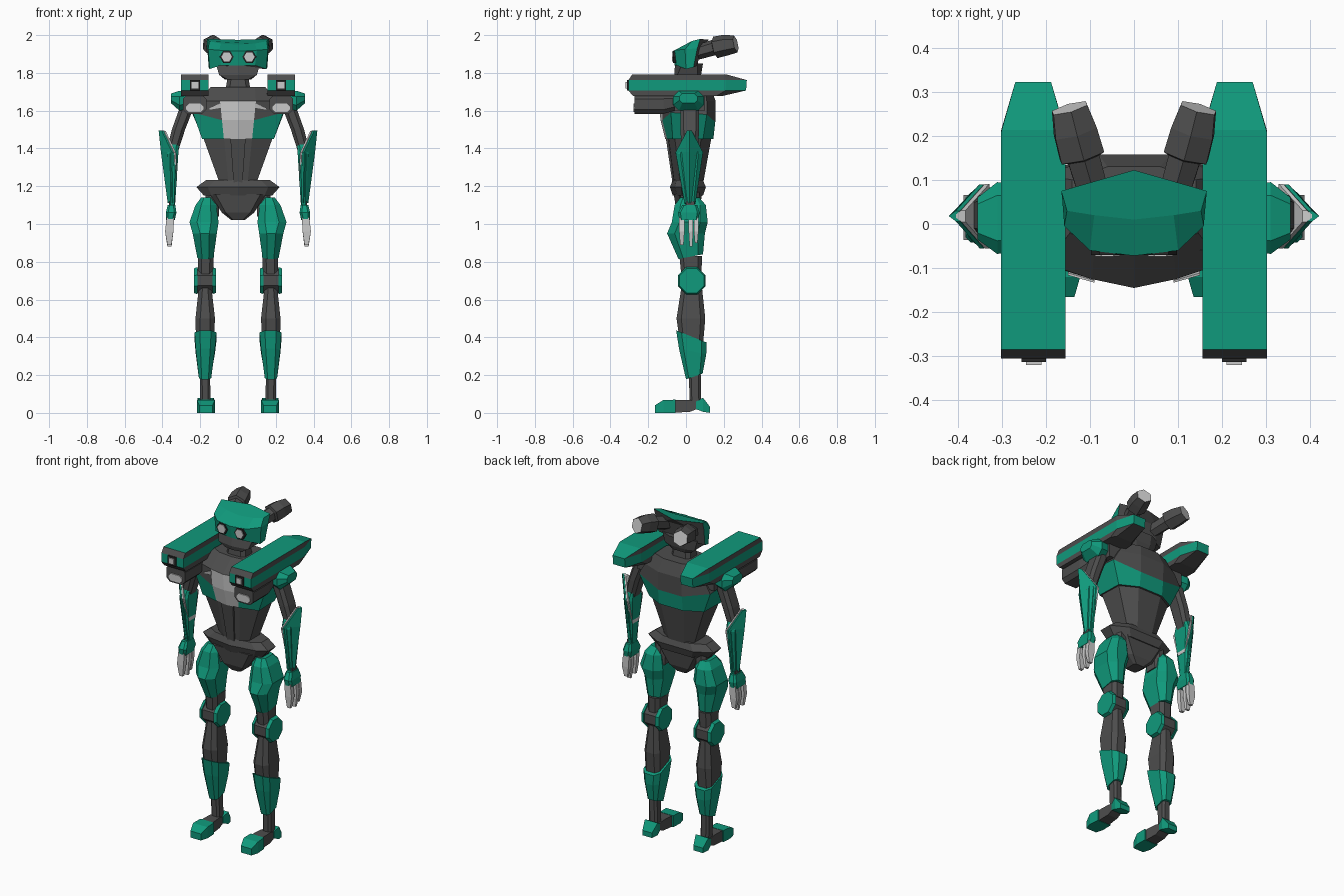
import bpy, bmesh, math
from mathutils import Vector


def material(name, rgb):
    m = bpy.data.materials.new(name)
    m.diffuse_color = (*rgb, 1)
    return m


MATS = [material("green_armour", (0.005, 0.32, 0.20)),
        material("dark_grey_frame", (0.075, 0.075, 0.075)),
        material("light_grey_detail", (0.60, 0.60, 0.60)),
        material("black_rim", (0.02, 0.02, 0.02))]
GREEN, DARK, LIGHT, BLACK = range(4)


def loft(name, rings, color, rule=None, mirror=False):
    """Skin rings of equal point count, cap both ends, colour by rule(centre, normal)."""
    bm = bmesh.new()
    vs = [[bm.verts.new(p) for p in r] for r in rings]
    n = len(vs[0])
    for a, b in zip(vs, vs[1:]):
        for i in range(n):
            j = (i + 1) % n
            bm.faces.new((a[i], a[j], b[j], b[i]))
    bm.faces.new(vs[0])
    bm.faces.new(vs[-1])
    bmesh.ops.recalc_face_normals(bm, faces=bm.faces)
    for f in bm.faces:
        f.material_index = color
        if rule:
            f.material_index = rule(f.calc_center_median(), f.normal)
    me = bpy.data.meshes.new(name)
    bm.to_mesh(me)
    bm.free()
    ob = bpy.data.objects.new(name, me)
    bpy.context.collection.objects.link(ob)
    for m in MATS:
        me.materials.append(m)
    if mirror:
        ob.modifiers.new("Mirror", "MIRROR").use_mirror_merge = False
    return ob


def ring(t, a0, a1, b0, b1, c=0.0, axis="z", slope=0.0):
    """Chamfered rectangle across an axis; slope tilts it along the second direction."""
    if c:
        pts = [(a0 + c, b0), (a1 - c, b0), (a1, b0 + c), (a1, b1 - c),
               (a1 - c, b1), (a0 + c, b1), (a0, b1 - c), (a0, b0 + c)]
    else:
        pts = [(a0, b0), (a1, b0), (a1, b1), (a0, b1)]
    out = []
    for a, b in pts:
        h = t + slope * (b - b0) / (b1 - b0)
        out.append({"z": (a, b, h), "x": (h, a, b), "y": (a, h, b)}[axis])
    return out


def half(z, pts):
    """Symmetric outline from a half profile; points are (x, y) or (x, y, z)."""
    r = [(p[0], p[1], p[2] if len(p) > 2 else z) for p in pts]
    return r + [(-x, y, h) for x, y, h in reversed(r) if x > 0]


def tube(name, pts, radii, color, n=6, rule=None, mirror=True, turn=0.0):
    q = (Vector(pts[-1]) - Vector(pts[0])).to_track_quat("Z", "Y")
    rings = [[Vector(p) + q @ Vector((r * math.cos(turn + 2 * math.pi * i / n),
                                      r * math.sin(turn + 2 * math.pi * i / n), 0))
              for i in range(n)] for p, r in zip(pts, radii)]
    return loft(name, rings, color, rule, mirror)


def box(name, x0, x1, y0, y1, z0, z1, color, mirror=True):
    return loft(name, [ring(z0, x0, x1, y0, y1), ring(z1, x0, x1, y0, y1)], color, None, mirror)


# Head: jaw, helmet with dark rear, eyes, swept-back ears
loft("neck", [ring(1.68, -.07, .07, -.04, .07, .02), ring(1.78, -.055, .055, -.03, .06, .02)], DARK)
loft("jaw", [half(1.765, [(0, -.055), (.055, -.045), (.07, .05), (.04, .07)]),
             half(1.79, [(0, -.062), (.10, -.045), (.10, .06), (.05, .08)]),
             half(1.85, [(0, -.058), (.118, -.02), (.118, .06), (.05, .09)])], DARK)
loft("helmet", [half(0, [(0, -.06, 1.84), (.09, -.05, 1.84), (.15, 0, 1.82), (.155, .04, 1.83), (.10, .06, 1.84)]),
                half(0, [(0, -.072, 1.915), (.10, -.06, 1.92), (.158, -.005, 1.925), (.163, .06, 1.93), (.1, .08, 1.93)]),
                half(0, [(0, .01, 1.95), (.09, .02, 1.955), (.152, .03, 1.968), (.165, .075, 1.98), (0.001, .122, 1.975)])],
     GREEN, lambda c, n: DARK if n.y > .5 and n.z < .6 or n.z < -.8 else GREEN)
tube("eye_rim", [(.06, -.04, 1.885), (.06, -.07, 1.885)], [.037, .037], BLACK)
tube("eye_lens", [(.06, -.05, 1.885), (.06, -.074, 1.885)], [.028, .028], LIGHT)
tube("ear", [(.08, .03, 1.90), (.115, .15, 1.935), (.118, .155, 1.935), (.133, .21, 1.947), (.146, .263, 1.953)],
     [.038, .042, .058, .056, .046], DARK, 6, lambda c, n: LIGHT if n.y > .8 else DARK, turn=.5)

# Torso: collar, chest with pale centre plate and green band


def chest_rule(c, n):
    if n.y < -.3 and abs(c.x) < .07 and c.z < 1.65:
        return LIGHT
    return GREEN if c.z < 1.58 and abs(n.z) < .9 else DARK


loft("chest", [half(1.45, [(0, -.11), (.075, -.10), (.19, -.07), (.185, .09), (.08, .145)]),
               half(0, [(0, -.135, 1.55), (.085, -.125, 1.55), (.24, -.08, 1.59), (.24, .11, 1.58), (.08, .155, 1.54)]),
               half(1.65, [(0, -.145), (.095, -.125), (.20, -.09), (.20, .11), (.08, .157)]),
               half(1.725, [(0, -.06), (.09, -.05), (.145, -.02), (.14, .10), (.06, .13)])], DARK, chest_rule)
loft("chest_trim", [[(.09, -.128, 1.64), (.15, -.111, 1.615), (.15, -.106, 1.605), (.09, -.124, 1.615)],
                    [(.09, -.133, 1.64), (.15, -.116, 1.615), (.15, -.111, 1.605), (.09, -.132, 1.615)]],
     LIGHT, None, True)
loft("waist", [half(1.21, [(0, -.065), (.05, -.06), (.095, -.03), (.095, .06), (.05, .09)]),
               half(1.46, [(0, -.10), (.075, -.092), (.185, -.06), (.18, .08), (.08, .135)])], DARK)
loft("waist_panel", [ring(1.22, -.024, .024, -.072, -.055), ring(1.45, -.04, .04, -.106, -.09)], DARK)

# Pelvis: winged belt and tapered crotch
loft("belt", [half(1.15, [(0, -.07), (.14, -.045), (.18, -.02), (.18, .04), (.10, .09)]),
              half(1.195, [(0, -.085), (.16, -.06), (.22, -.025), (.22, .05), (.12, .105)]),
              half(1.232, [(0, -.07), (.12, -.05), (.17, -.02), (.17, .05), (.09, .09)])], DARK)
loft("crotch", [ring(1.02, -.035, .035, -.03, .05, .01), ring(1.06, -.085, .085, -.05, .07, .02),
                ring(1.16, -.15, .15, -.065, .085, .03)], DARK)

# Shoulder pods: stacked colour bands, tapered rear, sensor and launcher


def pod_ring(z, front, shoulder, rear, inset):
    a, b = .155, .302
    return [(a, front, z), (b, front, z), (b, shoulder, z),
            (b - inset, rear, z), (a + inset, rear, z), (a, shoulder, z)]


loft("shoulder_pod", [pod_ring(1.677, -.28, .16, .19, .02), pod_ring(1.707, -.305, .21, .318, .033),
                      pod_ring(1.762, -.305, .21, .322, .033), pod_ring(1.792, -.285, .205, .213, .002)],
     GREEN, lambda c, n: GREEN if n.z > .95 or 1.715 < c.z < 1.755 else DARK, True)
box("sensor_rim", .20, .255, -.313, -.29, 1.708, 1.762, BLACK)
box("sensor_lens", .21, .245, -.32, -.30, 1.718, 1.752, LIGHT)
loft("launcher", [ring(-.272, .168, .292, 1.583, 1.685, .022, "y"),
                  ring(-.12, .168, .292, 1.583, 1.685, .022, "y"),
                  ring(-.06, .18, .28, 1.60, 1.685, .02, "y")], DARK, None, True)
loft("launcher_lens", [ring(-.279, .183, .275, 1.592, 1.638, .016, "y"),
                       ring(-.26, .183, .275, 1.592, 1.638, .016, "y")], LIGHT, None, True)
box("pod_mount", .14, .26, -.06, .10, 1.60, 1.69, DARK)

# Arms: pauldron, upper arm, forearm with pointed guard and pale seam
loft("pauldron", [ring(.22, -.05, .08, 1.62, 1.70, .02, "x"), ring(.31, -.068, .095, 1.60, 1.705, .03, "x"),
                  ring(.355, -.035, .06, 1.64, 1.69, .015, "x")], GREEN, None, True)
loft("upper_arm", [ring(1.64, .225, .30, -.03, .07, .018), ring(1.50, .28, .35, -.03, .07, .018),
                   ring(1.36, .325, .385, -.02, .06, .015)], DARK, None, True)
loft("forearm", [ring(1.42, .316, .37, -.025, .065, .01), ring(1.37, .316, .375, -.045, .08, .015),
                 ring(1.10, .333, .362, -.002, .045, .006)], GREEN, None, True)


def guard(name, color, dx, dy, low, mirror=True):
    rows = [(1.495, .42, .404, .03, .006), (1.38, .408, .35, .09, -.055), (low, .372, .345, .05, -.008)]
    return loft(name, [[(o + dx, .018, z), (i + dx, b + dy, z), (i + dx - .01, b + dy, z - .004),
                        (i + dx - .01, f - dy, z - .004), (i + dx, f - dy, z)]
                       for z, o, i, b, f in rows], color, None, mirror)


guard("forearm_guard", GREEN, 0, 0, 1.11)
guard("forearm_seam", LIGHT, -.012, .001, 1.23)
box("wrist", .338, .366, .0, .045, 1.06, 1.12, DARK)
loft("hand", [ring(1.02, .335, .382, -.035, .065, .012), ring(1.06, .326, .382, -.042, .072, .012),
              ring(1.10, .332, .372, -.02, .06, .01)], GREEN, None, True)
for i, (y0, y1, tip) in enumerate([(-.036, -.008, .89), (.014, .038, .88), (.042, .066, .90)]):
    loft("finger_%d" % (i + 1), [ring(tip, .352, .374, y0 + .005, y1 - .005), ring(.96, .342, .386, y0, y1),
                                 ring(1.035, .338, .378, y0, y1)], LIGHT, None, True)

# Legs: hip, faceted thigh armour, knee drum, calf and shin armour
loft("hip", [ring(1.04, .10, .18, -.03, .08, .02), ring(1.18, .10, .17, -.03, .07, .02)], DARK, None, True)
loft("thigh_armour", [ring(.815, .13, .215, -.04, .09, .025, slope=.025), ring(.95, .112, .24, -.10, .10, .04),
                      ring(1.01, .103, .257, -.075, .115, .04), ring(1.10, .115, .225, -.06, .105, .03),
                      ring(1.14, .13, .195, -.03, .07, .015)], GREEN, None, True)
loft("thigh_core", [ring(.68, .135, .212, -.02, .08, .02), ring(.83, .128, .212, -.035, .085, .02)], DARK, None, True)
tube("knee_drum", [(.133, .03, .70), (.222, .03, .70)], [.07, .07], DARK, 8, turn=math.pi / 8)
tube("knee_cap", [(.215, .03, .70), (.234, .03, .70)], [.078, .07], GREEN, 8, turn=math.pi / 8)
tube("inner_knee_cap", [(.136, .03, .70), (.117, .03, .70)], [.078, .07], GREEN, 8, turn=math.pi / 8)
loft("calf", [ring(.36, .128, .222, -.03, .09, .02), ring(.50, .122, .225, -.05, .102, .025),
              ring(.66, .14, .208, -.025, .085, .02)], DARK, None, True)
loft("shin_armour", [ring(.178, .142, .207, 0, .088, .015, slope=.03), ring(.34, .122, .224, -.037, .107, .025, slope=-.03),
                     ring(.437, .114, .23, -.052, .11, .028, slope=-.065)], GREEN, None, True)
loft("ankle", [ring(.03, .145, .20, .02, .08, .012), ring(.21, .148, .202, .015, .078, .012)], DARK, None, True)

# Feet: green toe, dark middle, green heel
loft("toe", [ring(-.165, .135, .205, .0, .04, 0, "y"), ring(-.12, .122, .218, 0, .068, 0, "y"),
             ring(-.055, .124, .214, 0, .07, 0, "y")], GREEN, None, True)
loft("foot_middle", [ring(-.056, .132, .206, .002, .068, 0, "y"), ring(.02, .138, .204, .005, .068, 0, "y"),
                     ring(.06, .14, .204, .022, .06, 0, "y")], DARK, None, True)
loft("heel", [ring(.052, .138, .205, .02, .06, 0, "y"), ring(.09, .128, .214, .006, .08, 0, "y"),
              ring(.128, .14, .204, 0, .03, 0, "y")], GREEN, None, True)
